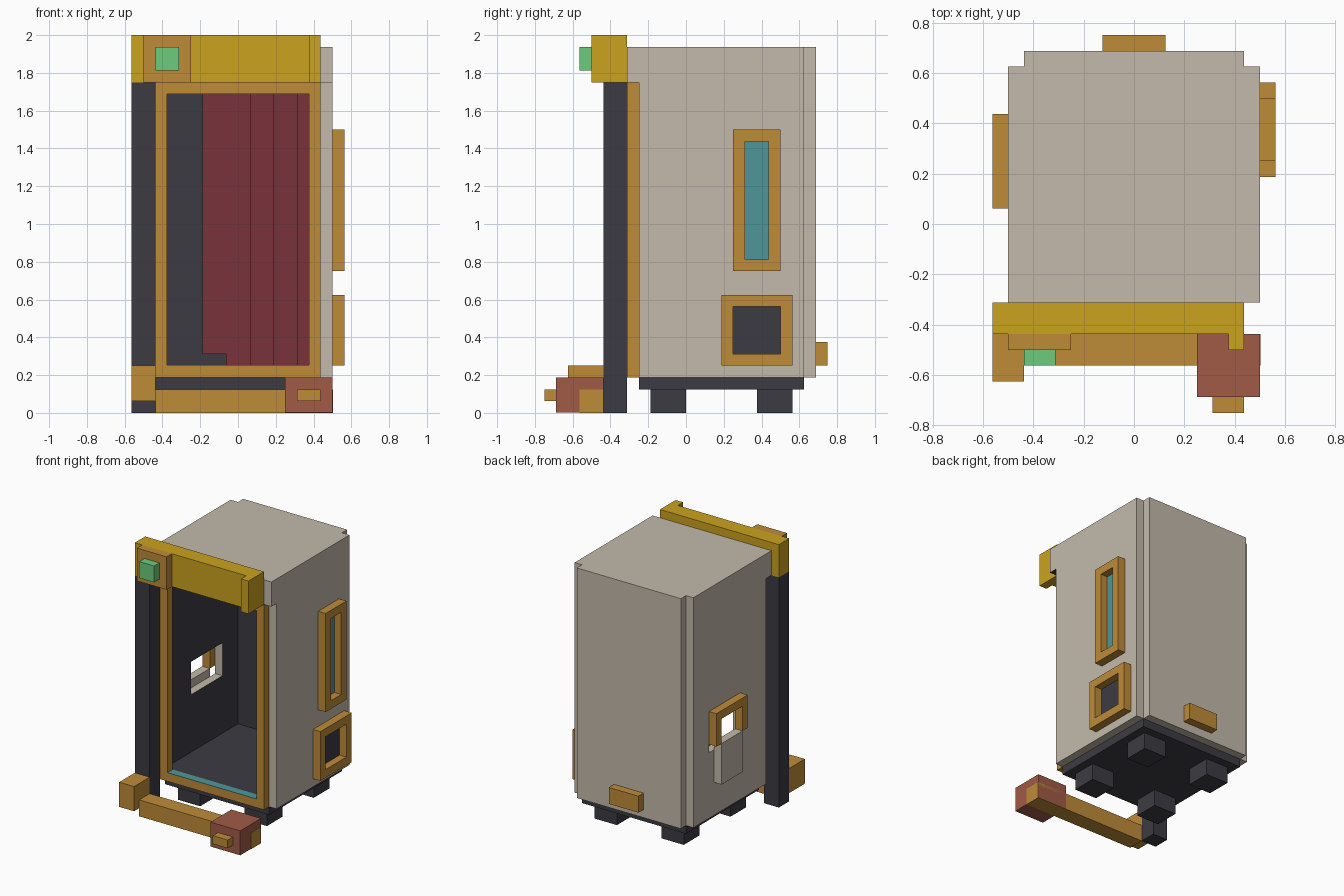
import bpy, bmesh
from mathutils import Vector

cube = bpy.data.objects.get("Cube")
if cube:
    bpy.data.objects.remove(cube, do_unlink=True)

U = 1 / 16  # the whole model sits on a 1/16 grid


def srgb(h):
    c = [int(h[i:i + 2], 16) / 255 for i in (0, 2, 4)]
    return [v / 12.92 if v <= 0.04045 else ((v + 0.055) / 1.055) ** 2.4 for v in c] + [1]


def material(name, h):
    m = bpy.data.materials.new(name)
    m.use_nodes = True
    m.diffuse_color = srgb(h)
    b = next(n for n in m.node_tree.nodes if n.type == 'BSDF_PRINCIPLED')
    b.inputs["Base Color"].default_value = srgb(h)
    b.inputs["Roughness"].default_value = 0.8
    return m


STONE = material("pale stone", "C3BAAB")
YELLOW = material("mustard yellow", "CBA21F")
COPPER = material("copper orange", "BF8B39")
DARK = material("charcoal", "3C3B42")
MAROON = material("maroon", "78343B")
BRICK = material("brick red", "A15B47")
GREEN = material("light green", "6DCB7C")
TEAL = material("teal", "4F9699")


def finish(name, bm, mat, inner=None):
    """Make the object; faces pointing along `inner` become charcoal."""
    bmesh.ops.recalc_face_normals(bm, faces=bm.faces)
    bm.normal_update()
    me = bpy.data.meshes.new(name)
    me.materials.append(mat)
    if inner:
        me.materials.append(DARK)
        for f in bm.faces:
            if f.normal.dot(Vector(inner)) > 0.9:
                f.material_index = 1
    bm.to_mesh(me)
    bm.free()
    ob = bpy.data.objects.new(name, me)
    bpy.context.collection.objects.link(ob)
    return ob


def box(name, mat, x, y, z, inner=None):
    """Box from (min, max) ranges in grid units."""
    bm = bmesh.new()
    bmesh.ops.create_cube(bm, size=1)
    for v in bm.verts:
        v.co = [((a + b) / 2 + c * (b - a)) * U for c, (a, b) in zip(v.co, (x, y, z))]
    return finish(name, bm, mat, inner)


def place(axis, a, b, d):
    return Vector({'x': (d, a, b), 'y': (a, d, b), 'z': (a, b, d)}[axis]) * U


def prism(name, mat, axis, outline, d, inner=None):
    """Extrude a flat outline along an axis."""
    bm = bmesh.new()
    f = bm.faces.new([bm.verts.new(place(axis, a, b, d[0])) for a, b in outline])
    r = bmesh.ops.extrude_face_region(bm, geom=[f])
    move = place(axis, 0, 0, d[1] - d[0])
    for v in r["geom"]:
        if isinstance(v, bmesh.types.BMVert):
            v.co += move
    return finish(name, bm, mat, inner)


def ring(name, mat, axis, outer, hole, d, inner=None):
    """Rectangular frame: outer and hole are (a0, a1, b0, b1)."""
    bm = bmesh.new()

    def loop(r, depth):
        return [bm.verts.new(place(axis, r[i], r[j], depth))
                for i, j in ((0, 2), (1, 2), (1, 3), (0, 3))]
    loops = [loop(outer, d[0]), loop(outer, d[1]), loop(hole, d[1]), loop(hole, d[0])]
    for k in range(4):
        p, q = loops[k], loops[(k + 1) % 4]
        for i in range(4):
            j = (i + 1) % 4
            bm.faces.new((p[i], p[j], q[j], q[i]))
    return finish(name, bm, mat, inner)


# Cabin shell, charcoal on the inside
box("left_wall", STONE, (7, 8), (-4, 10), (3, 28), (-1, 0, 0))
ring("right_wall", STONE, 'x', (-4, 10, 3, 28), (1, 7, 11, 15), (-8, -7), (1, 0, 0))
box("back_wall", STONE, (-7, 7), (10, 11), (3, 28), (0, -1, 0))
box("floor", STONE, (-7, 7), (-4, 10), (3, 4), (0, 0, 1))
prism("roof", STONE, 'z', [(-8, -5), (8, -5), (8, 10), (7, 10), (7, 11),
                           (-7, 11), (-7, 10), (-8, 10)], (28, 31), (0, 0, -1))

# Door frame with a teal sill strip
ring("door_frame", COPPER, 'y', (-7, 7, 3, 28), (-6, 6, 4, 27), (-5, -4))
box("sill_strip", TEAL, (-6, 6), (-5, -4), (4, 4.06))

# Pleated curtain against the back wall
for i, (x0, x1, front, low) in enumerate([(-3, -1, 9, 5), (-1, 1, 9, 4), (1, 3, 8.5, 4),
                                          (3, 5, 9, 4), (5, 7, 8.5, 4)]):
    box(f"curtain_pleat_{i + 1}", MAROON, (x0, x1), (front, 10), (low, 28))

# Left side windows
ring("tall_window_frame", COPPER, 'x', (4, 8, 12, 24), (5, 7, 13, 23), (8, 9))
box("tall_window_glass", TEAL, (8, 8.08), (5, 7), (13, 23))
ring("low_window_frame", COPPER, 'x', (3, 9, 4, 10), (4, 8, 5, 9), (8, 9))
box("low_window_panel", DARK, (8, 8.08), (4, 8), (5, 9))

# Right side hatch: open hood with a tray below
prism("hatch_hood", COPPER, 'x', [(1, 12), (1, 16), (7, 16), (7, 12),
                                  (6, 12), (6, 15), (2, 15), (2, 12)], (-9, -8))
box("hatch_tray", STONE, (-9, -8), (2, 6), (7, 12))

# Back plate
box("back_plate", COPPER, (-2, 2), (11, 12), (4, 6))

# Base and feet
box("base_slab", DARK, (-7, 7), (-4, 10), (2, 3))
for side, x in (("right", (-6, -3)), ("left", (3, 6))):
    for end, y in (("front", (-3, 0)), ("back", (6, 9))):
        box(f"{end}_{side}_foot", DARK, x, y, (0, 2))

# Front post and lintel with a lamp
box("front_post", DARK, (-9, -7), (-7, -5), (0, 28))
prism("lintel", YELLOW, 'z', [(-9, -7), (6, -7), (6, -8), (7, -8), (7, -5), (-9, -5)], (28, 32))
box("lamp_mount", COPPER, (-8, -4), (-8, -7), (28, 32))
box("lamp", GREEN, (-7, -5), (-9, -8), (29, 31))

# Front bar with its end blocks
box("post_block", COPPER, (-9, -7), (-10, -7), (1, 4))
box("front_bar", COPPER, (-7, 8.03), (-9, -7), (0, 2))
box("bar_end_block", BRICK, (4, 8), (-11, -7), (0.03, 3))
box("bar_end_plug", COPPER, (5, 7), (-12, -11), (1, 2))
